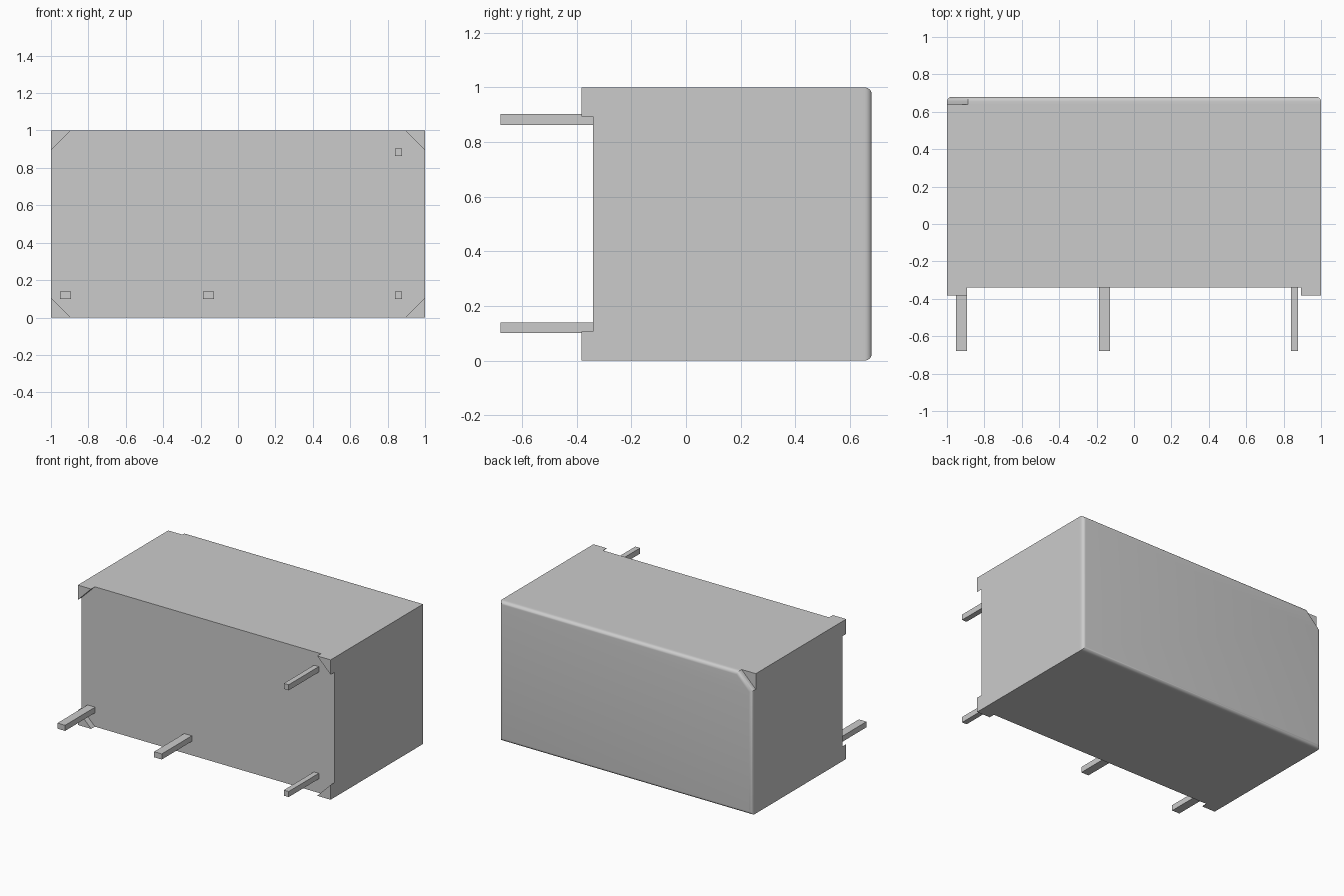
import bpy, bmesh, math

if "Cube" in bpy.data.objects:
    bpy.data.objects.remove(bpy.data.objects["Cube"])

FRONT, LEDGE, BACK = -0.34, 0.64, 0.68
NOTCH, FOOT, ROUND = 0.112, 0.106, 0.025


def ring(bm, outline, y):
    return [bm.verts.new((x, y, z)) for x, z in outline]


def bridge(bm, a, b):
    for i in range(len(a)):
        j = (i + 1) % len(a)
        bm.faces.new((a[i], a[j], b[j], b[i]))


def finish(bm, name, smooth=False):
    bmesh.ops.recalc_face_normals(bm, faces=bm.faces)
    mesh = bpy.data.meshes.new(name)
    bm.to_mesh(mesh)
    bm.free()
    obj = bpy.data.objects.new(name, mesh)
    bpy.context.collection.objects.link(obj)
    if smooth:
        bpy.context.view_layer.objects.active = obj
        obj.select_set(True)
        bpy.ops.object.shade_smooth_by_angle(angle=math.radians(30))
        obj.select_set(False)
    return obj


def prism(name, outline, y0, y1):
    bm = bmesh.new()
    a, b = ring(bm, outline, y0), ring(bm, outline, y1)
    bridge(bm, a, b)
    bm.faces.new(a)
    bm.faces.new(b)
    return finish(bm, name)


# Housing: a box whose back end is notched at the upper left corner
outline = [(-1, 0), (1, 0), (1, 1), (-1 + NOTCH, 1), (-1, 1), (-1, 1 - NOTCH)]
bm = bmesh.new()
front = ring(bm, outline, FRONT)
ledge = ring(bm, outline, LEDGE)
bridge(bm, front, ledge)
bm.faces.new(front)
bm.faces.new(ledge[3:6])
rim = ledge[:4] + ledge[5:]
back = ring(bm, outline[:4] + outline[5:], BACK)
bridge(bm, rim, back)
cap = bm.faces.new(back)
# Rounded edges all round the back face
bmesh.ops.bevel(bm, geom=list(cap.edges), offset=ROUND, offset_type='OFFSET',
                segments=6, profile=0.5, affect='EDGES')
finish(bm, "housing", smooth=True)

# Triangular standoff feet on the front corners
for side, sx in (("left", -1), ("right", 1)):
    for level, z, dz in (("lower", 0, 1), ("upper", 1, -1)):
        prism(f"foot_{level}_{side}",
              [(sx, z), (sx * (1 - FOOT), z), (sx, z + dz * FOOT)], -0.382, FRONT)

# Rectangular terminal pins: centre x, centre z, width
pins = [(-0.922, 0.12, 0.06), (-0.157, 0.12, 0.06),
        (0.858, 0.12, 0.038), (0.858, 0.883, 0.038)]
for n, (x, z, w) in enumerate(pins, 1):
    l, r, b, t = x - w / 2, x + w / 2, z - 0.02, z + 0.02
    prism(f"pin_{n}", [(l, b), (r, b), (r, t), (l, t)], -0.68, FRONT)
